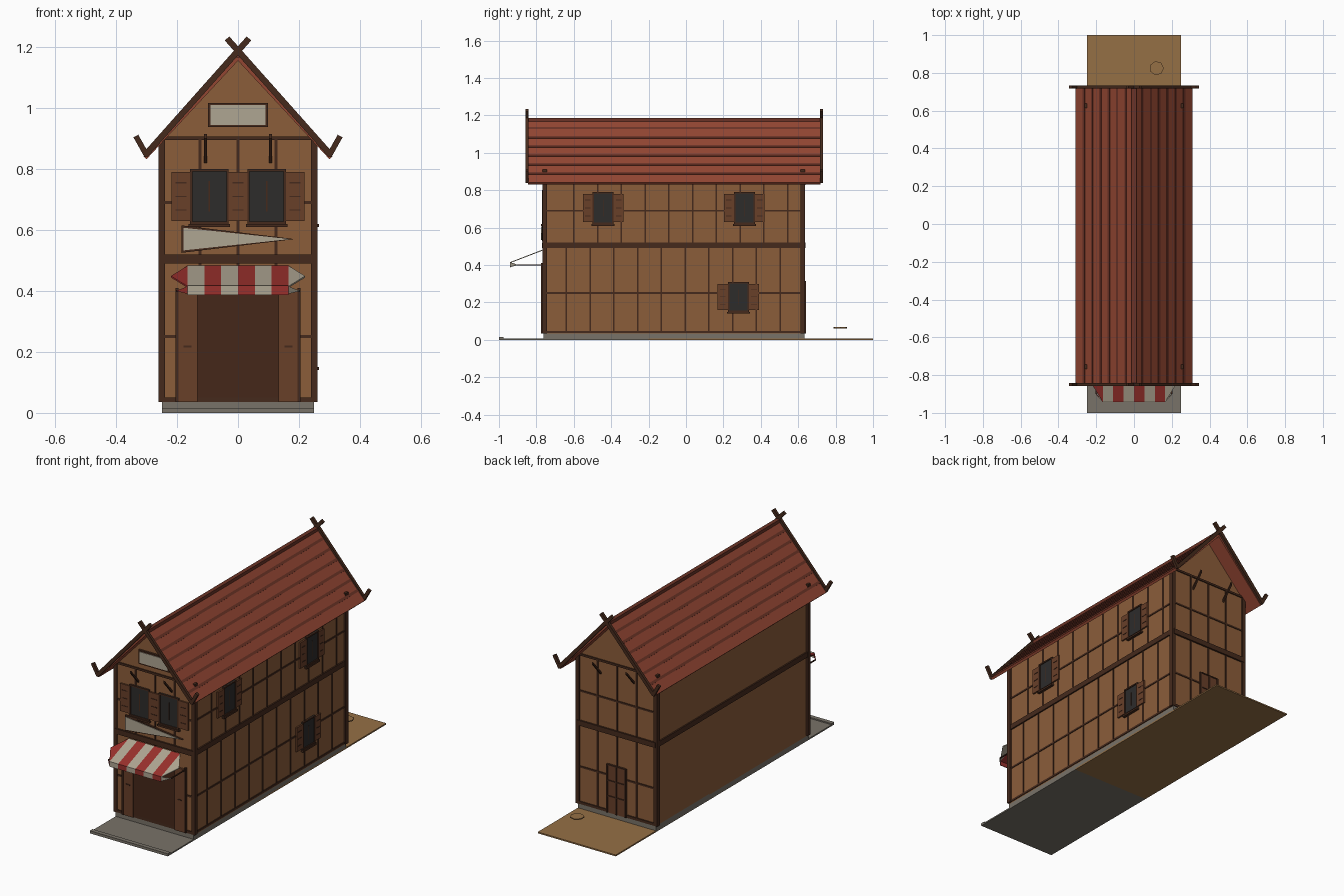
import bpy, math
from mathutils import Vector

if "Cube" in bpy.data.objects:
    bpy.data.objects.remove(bpy.data.objects["Cube"])

COL = dict(wall=(.26, .11, .042), roof=(.29, .061, .032), tile=(.15, .034, .02),
           timber=(.06, .023, .012), shutter=(.14, .05, .022), pane=(.026, .025, .024),
           cream=(.43, .38, .29), red=(.32, .03, .025), stone=(.19, .17, .14),
           earth=(.30, .16, .06), dark=(.06, .02, .01))
MAT = {}
for k, c in COL.items():
    MAT[k] = bpy.data.materials.new(k)
    MAT[k].diffuse_color = (*c, 1)


def mesh(name, verts, faces, mat):
    me = bpy.data.meshes.new(name)
    me.from_pydata(verts, [], faces)
    me.materials.append(MAT[mat])
    ob = bpy.data.objects.new(name, me)
    bpy.context.collection.objects.link(ob)
    return ob


def loft(name, a, b, mat):
    """Closed solid between two equal outlines."""
    n = len(a)
    faces = [list(range(n))[::-1], list(range(n, 2 * n))]
    faces += [[i, (i + 1) % n, n + (i + 1) % n, n + i] for i in range(n)]
    ob = mesh(name, list(a) + list(b), faces, mat)
    import bmesh
    bm = bmesh.new()
    bm.from_mesh(ob.data)
    bmesh.ops.recalc_face_normals(bm, faces=bm.faces)
    bm.to_mesh(ob.data)
    bm.free()
    return ob


def prism(name, pts, y0, y1, mat):
    return loft(name, [(x, y0, z) for x, z in pts], [(x, y1, z) for x, z in pts], mat)


def box(name, x0, x1, y0, y1, z0, z1, mat):
    return prism(name, [(x0, z0), (x1, z0), (x1, z1), (x0, z1)], y0, y1, mat)


def bar(name, a, b, w, y0, y1, mat):
    """Straight board in the xz plane, w wide."""
    a, b = Vector(a), Vector(b)
    d = (b - a).normalized()
    n = Vector((-d.y, d.x)) * w / 2
    return prism(name, [a + n, a - n, b - n, b + n], y0, y1, mat)


YF, YB, XW = -.76, .63, .25


def on(face, name, u0, u1, z0, z1, depth, mat):
    """Box standing proud of a wall face."""
    if face == 'front':
        return box(name, u0, u1, YF - depth, YF + .003, z0, z1, mat)
    if face == 'back':
        return box(name, u0, u1, YB - .003, YB + depth, z0, z1, mat)
    return box(name, XW - .003, XW + depth, u0, u1, z0, z1, mat)


def window(face, u, w, z0, z1, sw, sides=(-1, 1)):
    h = w / 2
    on(face, 'window_pane', u - h, u + h, z0, z1, .006, 'pane')
    for s in (-1, 1):
        e = u + s * (h - .004)
        on(face, 'window_frame_side', e - .004, e + .004, z0, z1, .011, 'timber')
    for z in (z0, z1 - .008):
        on(face, 'window_frame_rail', u - h, u + h, z, z + .008, .011, 'timber')
    on(face, 'window_mullion', u - .002, u + .002, z0 + .04, z1 - .04, .008, 'timber')
    on(face, 'window_sill', u - h - .005, u + h + .005, z0 - .01, z0, .016, 'timber')
    for s in sides:
        a, b = sorted((u + s * h, u + s * (h + sw)))
        on(face, 'shutter', a, b, z0 + .01, z1 - .01, .009, 'shutter')
        for t in (.25, .5, .75):
            z = z0 + (z1 - z0) * t
            on(face, 'shutter_slat', a + .012, b - .012, z - .002, z + .002, .011, 'timber')


# Ground and plinth
box('front_pavement', -.25, .25, -1, -.2, 0, .008, 'stone')
box('pavement_kerb', -.25, .25, -1, -.975, 0, .015, 'stone')
box('back_yard', -.25, .25, -.2, 1, 0, .008, 'earth')
box('plinth', -.25, .25, -.763, .633, .002, .035, 'stone')

# Gabled body
prism('house_body', [(-.25, .03), (.25, .03), (.25, .888), (0, 1.16), (-.25, .888)], YF, YB, 'wall')

# Corner posts and storey beam all round
for x in (-.25, .25):
    for y in (YF + .005, YB - .005):
        box('corner_post', x - .011, x + .011, y - .012, y + .012, .035, .91, 'timber')
    box('side_storey_beam', x - .008, x + .008, YF, YB, .49, .52, 'timber')
for f in ('front', 'back'):
    on(f, 'storey_beam', -.25, .25, .49, .52, .01, 'timber')
    on(f, 'gable_beam', -.24, .24, .895, .907, .006, 'timber')
    on(f, 'low_rail', -.24, .24, .245, .255, .004, 'timber')
    on(f, 'high_rail', -.24, .24, .685, .695, .004, 'timber')
    on(f, 'base_rail', -.24, .24, .035, .05, .006, 'timber')
    for u in (-.125, 0, .125):
        on(f, 'upper_stud', u - .005, u + .005, .52, .9, .004, 'timber')
        on(f, 'lower_stud', u - .005, u + .005, .04, .49, .004, 'timber')

# Right wall framing
for z, h in ((.042, .012), (.25, .01), (.69, .01)):
    on('right', 'side_rail', YF, YB, z - h / 2, z + h / 2, .004, 'timber')
for i in range(10):
    u = -.60 + i * .127
    on('right', 'upper_side_stud', u - .004, u + .004, .52, .885, .004, 'timber')
    on('right', 'lower_side_stud', u - .044, u - .036, .04, .49, .004, 'timber')

# Windows
window('front', -.094, .127, .62, .80, .06)
window('front', .094, .127, .62, .80, .06)
window('right', -.443, .112, .62, .79, .053)
window('right', .312, .112, .62, .79, .053)
window('right', .28, .112, .15, .31, .055)

# Shop entrance: dark opening, folded leaves, jambs
on('front', 'shop_opening', -.135, .135, .035, .40, .006, 'dark')
for s in (-1, 1):
    a, b = sorted((s * .195, s * .133))
    on('front', 'door_leaf', a, b, .035, .40, .012, 'shutter')
    a, b = sorted((s * .205, s * .195))
    on('front', 'door_jamb', a, b, .035, .41, .014, 'timber')
    a, b = sorted((s * .178, s * .152))
    on('front', 'door_latch', a, b, .215, .221, .015, 'timber')

# Back door
on('back', 'back_door', -.055, .055, .035, .31, .008, 'shutter')
for u in (-.058, 0, .058):
    on('back', 'back_door_stile', u - .005, u + .005, .035, .315, .012, 'timber')
for z in (.13, .22, .31):
    on('back', 'back_door_rail', -.058, .058, z, z + .006, .012, 'timber')

# Sign boards
on('front', 'gable_sign_frame', -.098, .098, .937, 1.017, .012, 'timber')
on('front', 'gable_sign', -.09, .09, .945, 1.009, .015, 'cream')
prism('pennant_sign_edge', [(-.185, .525), (.185, .57), (-.185, .615)], YF - .011, YF, 'timber')
prism('pennant_sign', [(-.178, .533), (.17, .57), (-.178, .607)], YF - .014, YF, 'cream')

# Striped awning: sloped cloth and hanging valance
top, low = (-.765, .483), (-.942, .415)
mid = ((top[0] + low[0]) / 2, (top[1] + low[1]) / 2)
for i in range(8):
    x0, x1 = -.22 + i * .055, -.165 + i * .055
    m = 'cream' if i % 2 else 'red'
    if i in (0, 7):
        tip, base = (x0, x1) if i == 0 else (x1, x0)
        q = [(base, *low), (base, *top), (tip, *mid)]
        v = [(base, -.942, .39), (base, -.942, .415), (base + (tip - base) * .7, -.90, .40)]
    else:
        q = [(x0, *low), (x1, *low), (x1, *top), (x0, *top)]
        v = [(x0, -.942, .387), (x1, -.942, .387), (x1, -.942, .417), (x0, -.942, .417)]
    loft('awning_stripe', q, [(x, y, z - .005) for x, y, z in q], m)
    loft('awning_valance', v, [(x, y + .004, z) for x, y, z in v], m)
for s in (-1, 1):
    box('awning_arm', s * .2 - .003, s * .2 + .003, -.90, YF, .397, .403, 'timber')

# Roof slopes with raised courses, ridge and crossed barge boards
for s in (-1, 1):
    prism('roof_slope', [(0, 1.18), (s * .31, .842), (s * .30, .832), (0, 1.155)], -.845, .72, 'roof')
    for i in range(1, 7):
        t = i / 7
        x, z = s * .31 * t, 1.18 - .338 * t
        bar('roof_course', (x - s * .005, z + .0055), (x + s * .005, z - .0055), .006, -.842, .717, 'tile')
    for y in (-.858, .717):
        bar('barge_board', (-s * .036, 1.228), (s * .305, .845), .02, y, y + .016, 'timber')
        bar('barge_curl', (s * .298, .842), (s * .335, .908), .018, y, y + .016, 'timber')
    # Struts under the gable overhangs
    for y0, y1 in ((YF, -.83), (YB, .70)):
        x = s * .107
        q = [(x - .005, y0, .82), (x + .005, y0, .82), (x + .005, y0, .834), (x - .005, y0, .834)]
        loft('gable_strut', q, [(a, y1, c + .08) for a, b, c in q], 'timber')
box('ridge_beam', -.012, .012, -.85, .722, 1.165, 1.185, 'tile')

# Small seven-sided lid behind the house
ring = [(.12 + .038 * math.cos(k * math.tau / 7), .825 + .038 * math.sin(k * math.tau / 7)) for k in range(7)]
loft('yard_lid', [(x, y, .062) for x, y in ring], [(x, y, .068) for x, y in ring], 'earth')

for m in bpy.data.materials:
    if m.users and not m.is_grease_pencil:
        m.use_nodes = True
        m.node_tree.nodes["Principled BSDF"].inputs["Base Color"].default_value = m.diffuse_color
